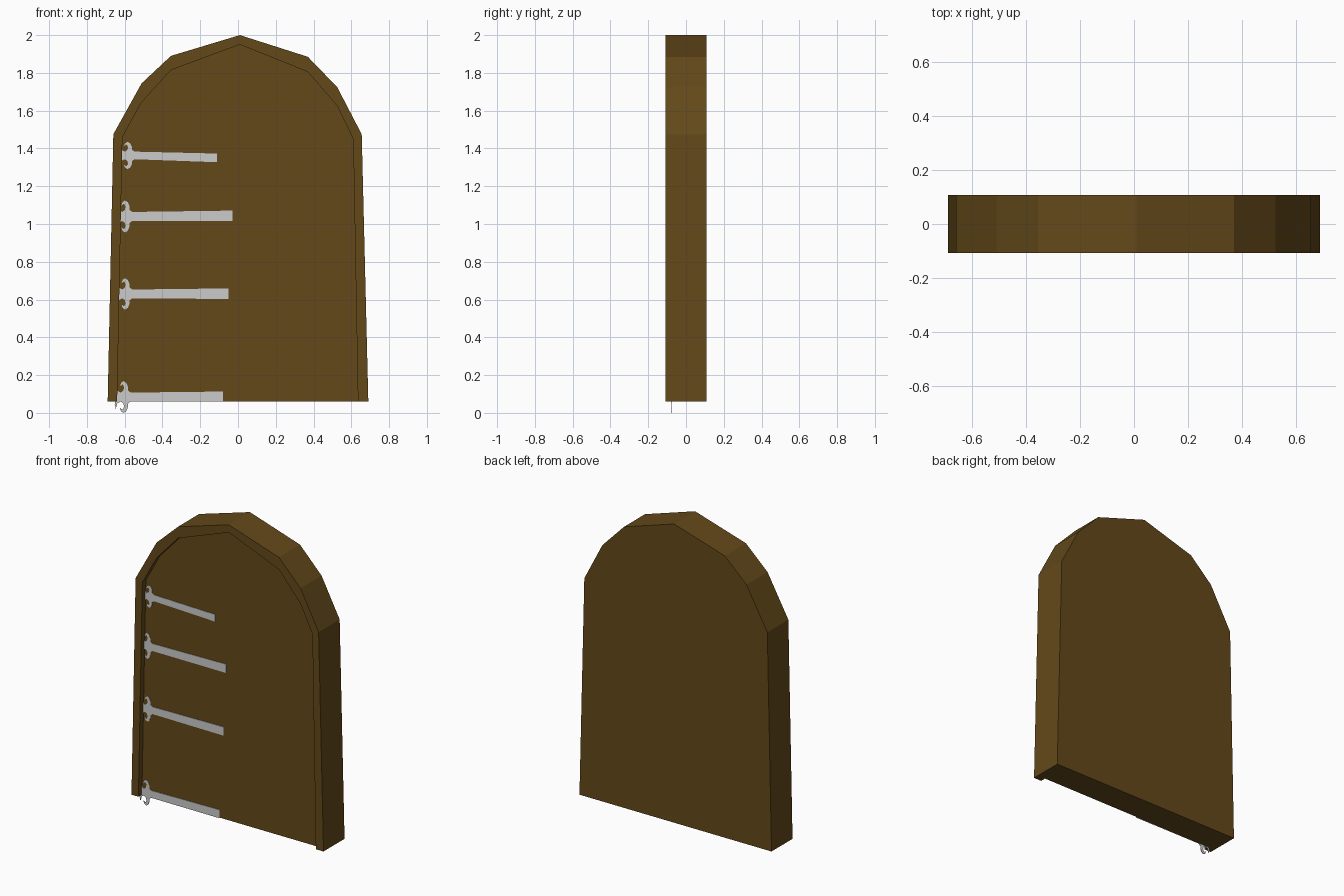
import bpy, bmesh

if "Cube" in bpy.data.objects:
    bpy.data.objects.remove(bpy.data.objects["Cube"])

DEPTH, RECESS, STRAP_Y = 0.108, -0.072, -0.078


def material(name, color):
    m = bpy.data.materials.new(name)
    m.diffuse_color = (*color, 1)
    m.use_nodes = True
    m.node_tree.nodes["Principled BSDF"].inputs["Base Color"].default_value = m.diffuse_color
    return m


def finish(bm, name, mat):
    bmesh.ops.recalc_face_normals(bm, faces=bm.faces)
    mesh = bpy.data.meshes.new(name)
    bm.to_mesh(mesh)
    bm.free()
    obj = bpy.data.objects.new(name, mesh)
    bpy.context.collection.objects.link(obj)
    if mat:
        mesh.materials.append(mat)
    return obj


wood = material("wood", (0.125, 0.066, 0.01))

# Arched door: outer slab with a raised border around a recessed panel
outer = [(-0.69, 0.06), (-0.66, 1.475), (-0.51, 1.745), (-0.355, 1.89), (0.01, 2.0),
         (0.37, 1.885), (0.525, 1.725), (0.655, 1.475), (0.69, 0.06)]
inner = [(-0.64, 0.06), (-0.612, 1.46), (-0.51, 1.645), (-0.355, 1.815), (0.01, 1.95),
         (0.37, 1.805), (0.525, 1.625), (0.61, 1.45), (0.635, 0.06)]
bm = bmesh.new()
rings = [[bm.verts.new((x, y, z)) for x, z in pts] for pts, y in
         ((outer, DEPTH), (outer, -DEPTH), (inner, -DEPTH), (inner, RECESS))]
for a, b in zip(rings, rings[1:]):
    for i in range(len(a) - 1):
        bm.faces.new((a[i], a[i + 1], b[i + 1], b[i]))
bm.faces.new(rings[0])
bm.faces.new(rings[-1])
bm.faces.new([r[0] for r in rings] + [r[-1] for r in reversed(rings)])
finish(bm, "arched_door", wood)

# Half outline of the scrolled hinge end, mirrored top to bottom (unit half height)
scroll = [(0.045, 0.28), (0.03, 0.42), (0.03, 0.65), (0.022, 0.88), (0.008, 1.0),
          (-0.006, 0.9), (-0.012, 0.68), (0.002, 0.8), (0.01, 0.62), (0.006, 0.4),
          (-0.008, 0.28), (-0.026, 0.4), (-0.034, 0.75), (-0.04, 0.45), (-0.034, 0.15)]


def strap(name, x, z, half_height, end_x, end_z, half_width):
    top = [(x + dx, z + dz * half_height) for dx, dz in scroll]
    low = [(x + dx, z - dz * half_height) for dx, dz in reversed(scroll)]
    outline = [(end_x, end_z + half_width)] + top + low + [(end_x, end_z - half_width)]
    bm = bmesh.new()
    face = bm.faces.new([bm.verts.new((px, STRAP_Y, pz)) for px, pz in outline])
    ext = bmesh.ops.extrude_face_region(bm, geom=[face])
    for v in ext["geom"]:
        if isinstance(v, bmesh.types.BMVert):
            v.co.y += 0.003
    finish(bm, name, None)


# Four iron hinge straps
straps = [(-0.592, 1.363, 0.072, -0.11, 1.35, 0.023),
          (-0.605, 1.04, 0.085, -0.03, 1.043, 0.028),
          (-0.605, 0.63, 0.083, -0.05, 0.631, 0.028),
          (-0.613, 0.084, 0.084, -0.08, 0.086, 0.027)]
for i, s in enumerate(straps):
    strap(f"hinge_strap_{i + 1}", *s)
